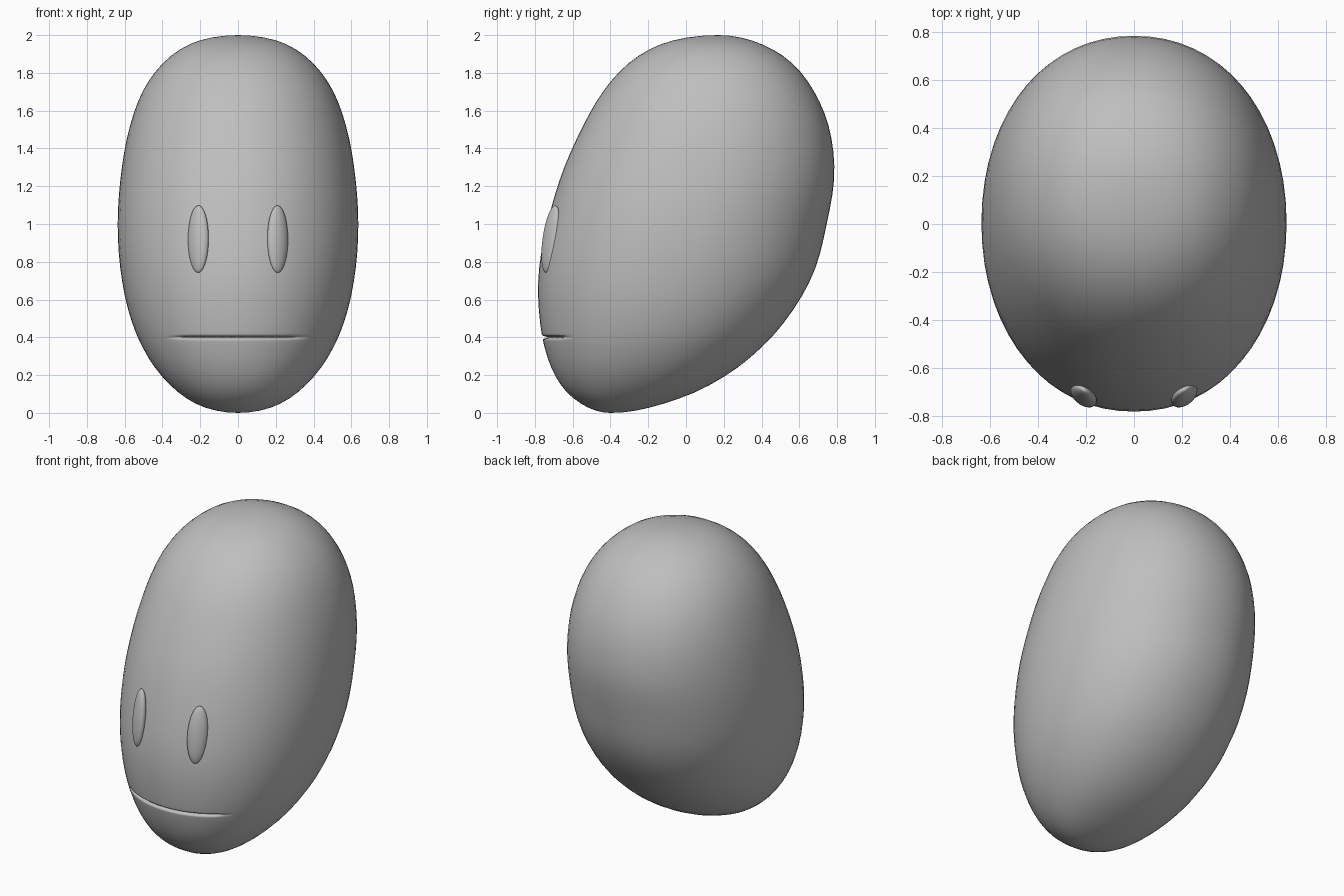
import bpy, bmesh, math

if "Cube" in bpy.data.objects:
    bpy.data.objects.remove(bpy.data.objects["Cube"])

grey = bpy.data.materials.new("plain_grey")
grey.diffuse_color = (0.52, 0.52, 0.52, 1)
grey.use_nodes = True
grey.node_tree.nodes["Principled BSDF"].inputs["Base Color"].default_value = grey.diffuse_color

# Head profile every 15 degrees from bottom to top: front y, back y, half width
FRONT = [-.40, -.53, -.652, -.733, -.775, -.78, -.735, -.66, -.555, -.435, -.285, -.09, .17]
BACK = [-.40, -.17, .10, .34, .535, .675, .745, .785, .76, .675, .545, .365, .17]
WIDTH = [0, .19, .345, .475, .568, .62, .637, .62, .577, .502, .382, .22, 0]
SEGMENTS = 64
MOUTH_Z = 0.4


def sample(values, u):
    """Catmull-Rom interpolation with mirrored slopes at both ends."""
    p = [2 * values[0] - values[1]] + values + [2 * values[-1] - values[-2]]
    i = min(int(u), len(values) - 2)
    t = u - i
    a, b, c, d = p[i:i + 4]
    return 0.5 * (2 * b + (c - a) * t + (2 * a - 5 * b + 4 * c - d) * t ** 2
                  + (3 * b - a - 3 * c + d) * t ** 3)


def fuller(v, power):
    """Push a -1..1 value outwards to make an oval slightly squarer."""
    return math.copysign(abs(v) ** power, v)


def finish(bm, name):
    bmesh.ops.recalc_face_normals(bm, faces=bm.faces)
    for f in bm.faces:
        f.smooth = True
    mesh = bpy.data.meshes.new(name)
    bm.to_mesh(mesh)
    bm.free()
    mesh.materials.append(grey)
    obj = bpy.data.objects.new(name, mesh)
    bpy.context.collection.objects.link(obj)
    return obj


# Head: stacked oval rings, with extra rings along the mouth
levels = [1 - math.cos(math.pi * k / 40) for k in range(1, 40)]
levels = [z for z in levels if abs(z - MOUTH_Z) > 0.04]
levels += [MOUTH_Z + d for d in (-.03, -.018, -.012, -.008, -.004, 0, .004, .008, .012, .018, .03)]
bm = bmesh.new()
rings = []
for z in sorted(levels):
    u = math.acos(1 - z) / math.pi * 12
    front, back, width = (sample(v, u) for v in (FRONT, BACK, WIDTH))
    ring = []
    for s in range(SEGMENTS):
        a = 2 * math.pi * s / SEGMENTS
        x = width * fuller(math.sin(a), 0.95)
        y = -fuller(math.cos(a), 0.95) * (back - front) / 2
        # Mouth groove pressed into the front, fading at its ends
        if y < 0:
            ends = min(1, max(0, (0.335 - abs(x)) / 0.05))
            shrink = 1 - 0.05 * ends * math.exp(-((z - MOUTH_Z) / 0.006) ** 2)
            x, y = x * shrink, y * shrink
        ring.append(bm.verts.new((x, y + (front + back) / 2, z)))
    rings.append(ring)
for low, high in zip(rings, rings[1:]):
    for s in range(SEGMENTS):
        n = (s + 1) % SEGMENTS
        bm.faces.new((low[s], low[n], high[n], high[s]))
for ring, y, z in ((rings[0], FRONT[0], 0), (rings[-1], FRONT[-1], 2)):
    pole = bm.verts.new((0, y, z))
    for s in range(SEGMENTS):
        bm.faces.new((ring[s], ring[(s + 1) % SEGMENTS], pole))
finish(bm, "head")

# Eyes: flattened tall ovals lying on the face
for side, name in ((1, "right_eye"), (-1, "left_eye")):
    bm = bmesh.new()
    bmesh.ops.create_uvsphere(bm, u_segments=32, v_segments=20, radius=1)
    eye = finish(bm, name)
    eye.scale = (0.061, 0.034, 0.18)
    eye.rotation_mode = 'ZYX'
    eye.rotation_euler = (math.radians(-8), 0, side * math.radians(32))
    eye.location = (side * 0.21, -0.716, 0.92)
